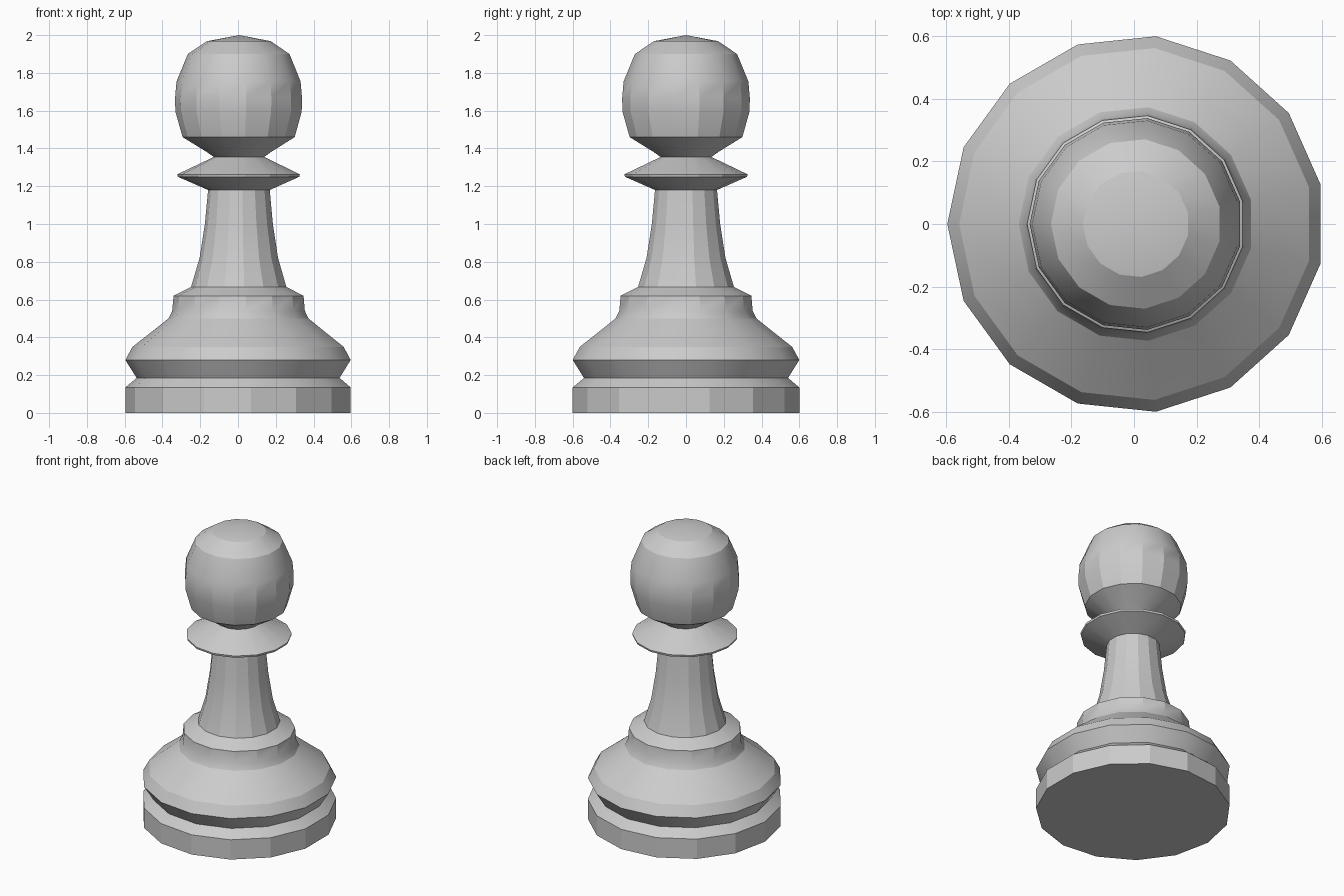
import bpy, bmesh, math

if "Cube" in bpy.data.objects:
    bpy.data.objects.remove(bpy.data.objects["Cube"])

SIDES = 15

# Half profile (radius, height), from the centre of the foot to the top of the head
foot = [(0, 0), (0.603, 0), (0.603, 0.135), (0.543, 0.185)]
skirt = [(0.603, 0.28), (0.565, 0.35), (0.45, 0.44), (0.375, 0.5), (0.355, 0.54), (0.348, 0.62)]
stem = [(0.255, 0.667), (0.21, 0.82), (0.182, 1.0), (0.165, 1.18)]
collar = [(0.325, 1.25), (0.328, 1.263), (0.135, 1.355)]
head = [(0.175, 1.383), (0.30, 1.46), (0.338, 1.595), (0.34, 1.665), (0.332, 1.755),
        (0.272, 1.9), (0.17, 1.968), (0, 2.0)]
profile = foot + skirt + stem + collar + head

# Lathe the profile around z, starting with a corner on the -x side
bm = bmesh.new()
verts = [bm.verts.new((-r, 0, z)) for r, z in profile]
edges = [bm.edges.new(pair) for pair in zip(verts, verts[1:])]
bmesh.ops.spin(bm, geom=verts + edges, cent=(0, 0, 0), axis=(0, 0, 1),
               angle=math.tau, steps=SIDES, use_merge=False)
bmesh.ops.remove_doubles(bm, verts=bm.verts, dist=0.0005)
bmesh.ops.recalc_face_normals(bm, faces=bm.faces)

# An odd number of sides reaches less far on +x, so shift to centre the extents
bmesh.ops.translate(bm, verts=bm.verts, vec=(0.0066, 0, 0))

mesh = bpy.data.meshes.new("pawn")
bm.to_mesh(mesh)
bm.free()
pawn = bpy.data.objects.new("pawn", mesh)
bpy.context.collection.objects.link(pawn)

# Facets stay crisp around the turning, soft along its curves
bpy.context.view_layer.objects.active = pawn
pawn.select_set(True)
bpy.ops.object.shade_smooth_by_angle(angle=math.radians(23))
